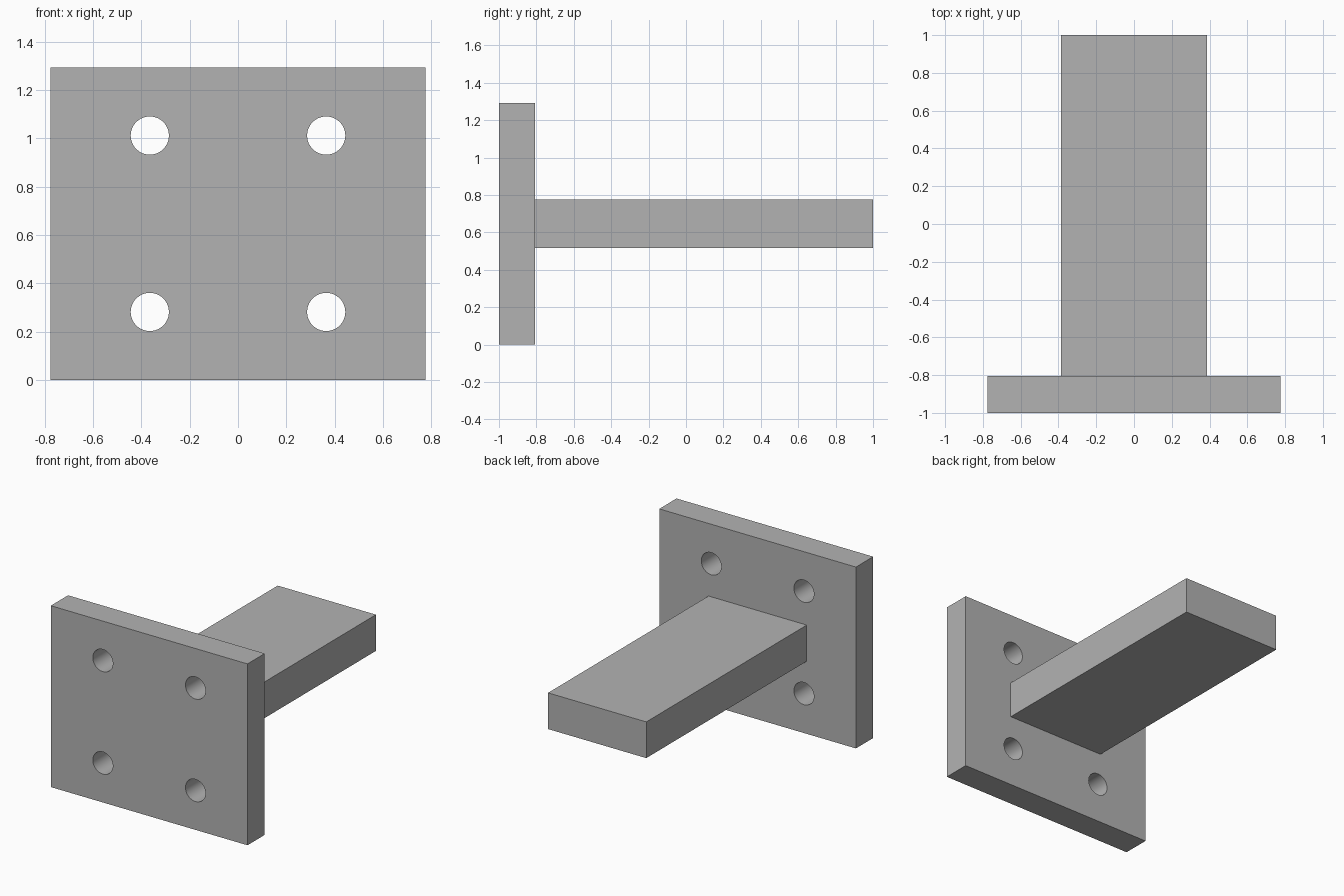
import bpy
import math

default = bpy.data.objects.get("Cube")
if default:
    bpy.data.objects.remove(default, do_unlink=True)

# Single plain grey
grey = bpy.data.materials.new("grey")
grey.use_nodes = True
colour = (0.45, 0.45, 0.45, 1)
grey.diffuse_color = colour
grey.node_tree.nodes["Principled BSDF"].inputs["Base Color"].default_value = colour


def box(name, low, high):
    centre = [(a + b) / 2 for a, b in zip(low, high)]
    bpy.ops.mesh.primitive_cube_add(size=1, location=centre)
    obj = bpy.context.object
    obj.name = name
    obj.scale = [b - a for a, b in zip(low, high)]
    bpy.ops.object.transform_apply(location=False, rotation=False, scale=True)
    obj.data.materials.append(grey)
    return obj


half_width, height, joint = 0.775, 1.292, -0.806
mid = height / 2

# Upright mounting plate and the bar standing out behind it
plate = box("mounting_plate", (-half_width, -1, 0), (half_width, joint, height))
box("bar", (-0.387, joint, mid - 0.129), (0.387, 1, mid + 0.129))

# Four bolt holes through the plate
spacing = 0.365
for sx in (-1, 1):
    for sz in (-1, 1):
        bpy.ops.mesh.primitive_cylinder_add(
            vertices=64, radius=0.079, depth=0.5,
            location=(sx * spacing, -0.9, mid + sz * spacing),
            rotation=(math.pi / 2, 0, 0))
        cutter = bpy.context.object
        cutter.name = "bolt_hole_cutter"
        cutter.data.materials.append(grey)
        bpy.context.view_layer.objects.active = plate
        hole = plate.modifiers.new("bolt_hole", 'BOOLEAN')
        hole.operation = 'DIFFERENCE'
        hole.solver = 'EXACT'
        hole.object = cutter
        bpy.ops.object.modifier_apply(modifier=hole.name)
        bpy.data.objects.remove(cutter, do_unlink=True)

# Smooth hole walls, crisp plate edges
bpy.ops.object.select_all(action='DESELECT')
plate.select_set(True)
bpy.context.view_layer.objects.active = plate
bpy.ops.object.shade_smooth_by_angle(angle=math.radians(30))
